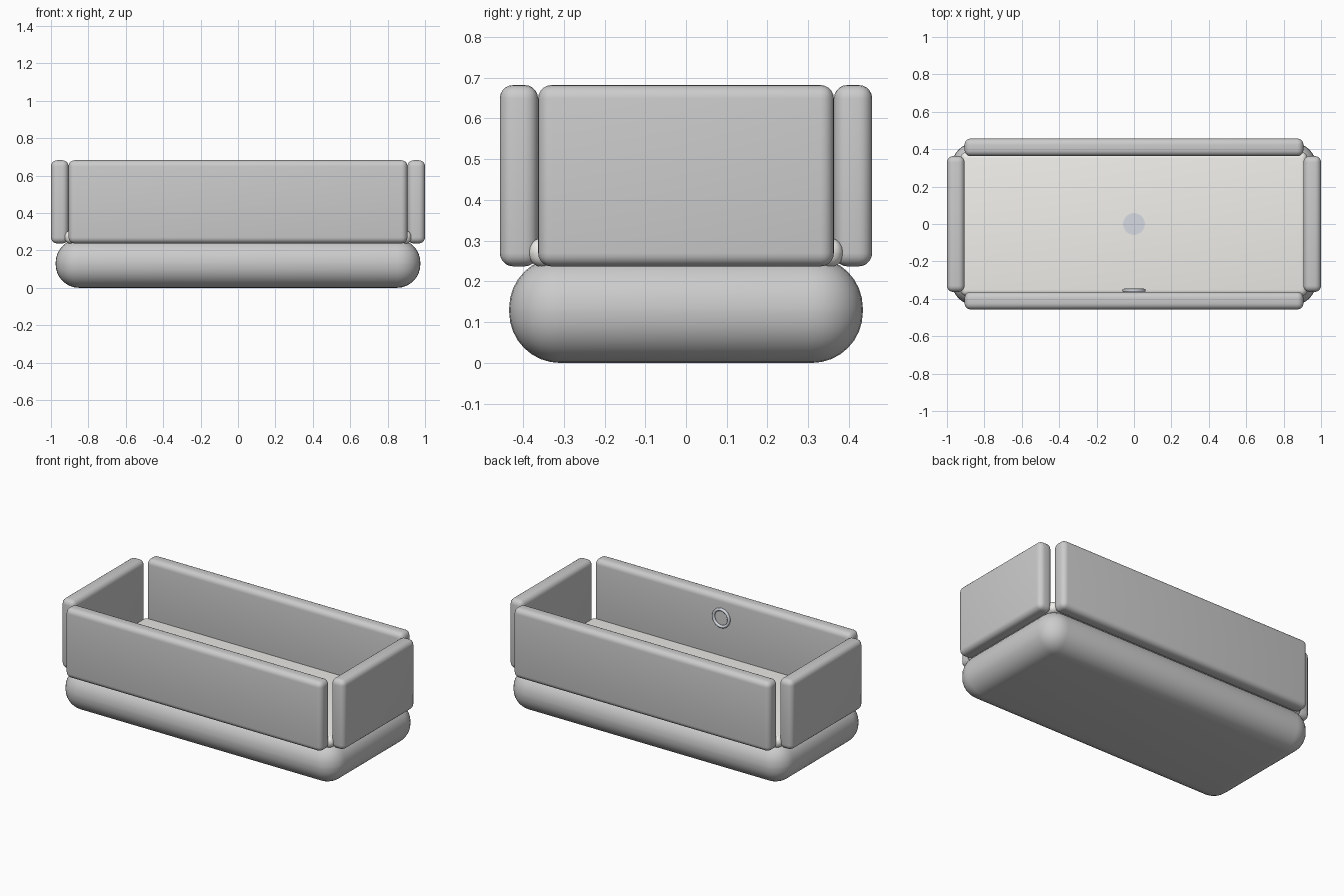
import bpy, math

if "Cube" in bpy.data.objects:
    bpy.data.objects.remove(bpy.data.objects["Cube"])


def paint(ob, name, col):
    m = bpy.data.materials.get(name) or bpy.data.materials.new(name)
    m.diffuse_color = (*col, 1)
    m.use_nodes = True
    m.node_tree.nodes["Principled BSDF"].inputs["Base Color"].default_value = m.diffuse_color
    ob.data.materials.append(m)


def finish(ob, name):
    ob.name = name
    bpy.ops.object.shade_smooth_by_angle(angle=math.radians(40))
    return ob


def rounded_box(name, x, y, z, radius, segments):
    """Box spanning the (min, max) ranges with all edges rounded."""
    spans = (x, y, z)
    bpy.ops.mesh.primitive_cube_add(size=1, location=[(a + b) / 2 for a, b in spans])
    ob = bpy.context.object
    ob.scale = [b - a for a, b in spans]
    bpy.ops.object.transform_apply(location=False, rotation=False, scale=True)
    bev = ob.modifiers.new("round", 'BEVEL')
    bev.width, bev.segments, bev.limit_method = radius, segments, 'NONE'
    bpy.ops.object.modifier_apply(modifier=bev.name)
    return finish(ob, name)


# Puffy base
rounded_box("base", (-0.975, 0.975), (-0.434, 0.434), (0, 0.26), 0.125, 8)

# Floor slab
floor = rounded_box("floor", (-0.927, 0.927), (-0.386, 0.386), (0.235, 0.307), 0.034, 5)
paint(floor, "pale_stone", (0.88, 0.87, 0.84))

# Four separate rounded walls
for s, long_side, short_side in ((-1, "front_wall", "left_wall"), (1, "back_wall", "right_wall")):
    zr = (0.237, 0.682)
    rounded_box(long_side, (-0.906, 0.906), sorted((s * 0.363, s * 0.457)), zr, 0.033, 5)
    rounded_box(short_side, sorted((s * 0.906, s * 1.0)), (-0.363, 0.363), zr, 0.033, 5)

# Drain in the middle of the floor
steel = (0.68, 0.71, 0.76)
bpy.ops.mesh.primitive_cylinder_add(vertices=48, radius=0.058, depth=0.012, location=(0, 0, 0.307))
paint(finish(bpy.context.object, "drain"), "steel", steel)

# Overflow ring on the inside of the front wall
bpy.ops.mesh.primitive_torus_add(major_radius=0.054, minor_radius=0.009, major_segments=40,
                                 minor_segments=12, location=(0, -0.355, 0.55),
                                 rotation=(math.pi / 2, 0, 0))
paint(finish(bpy.context.object, "overflow_ring"), "steel", steel)
